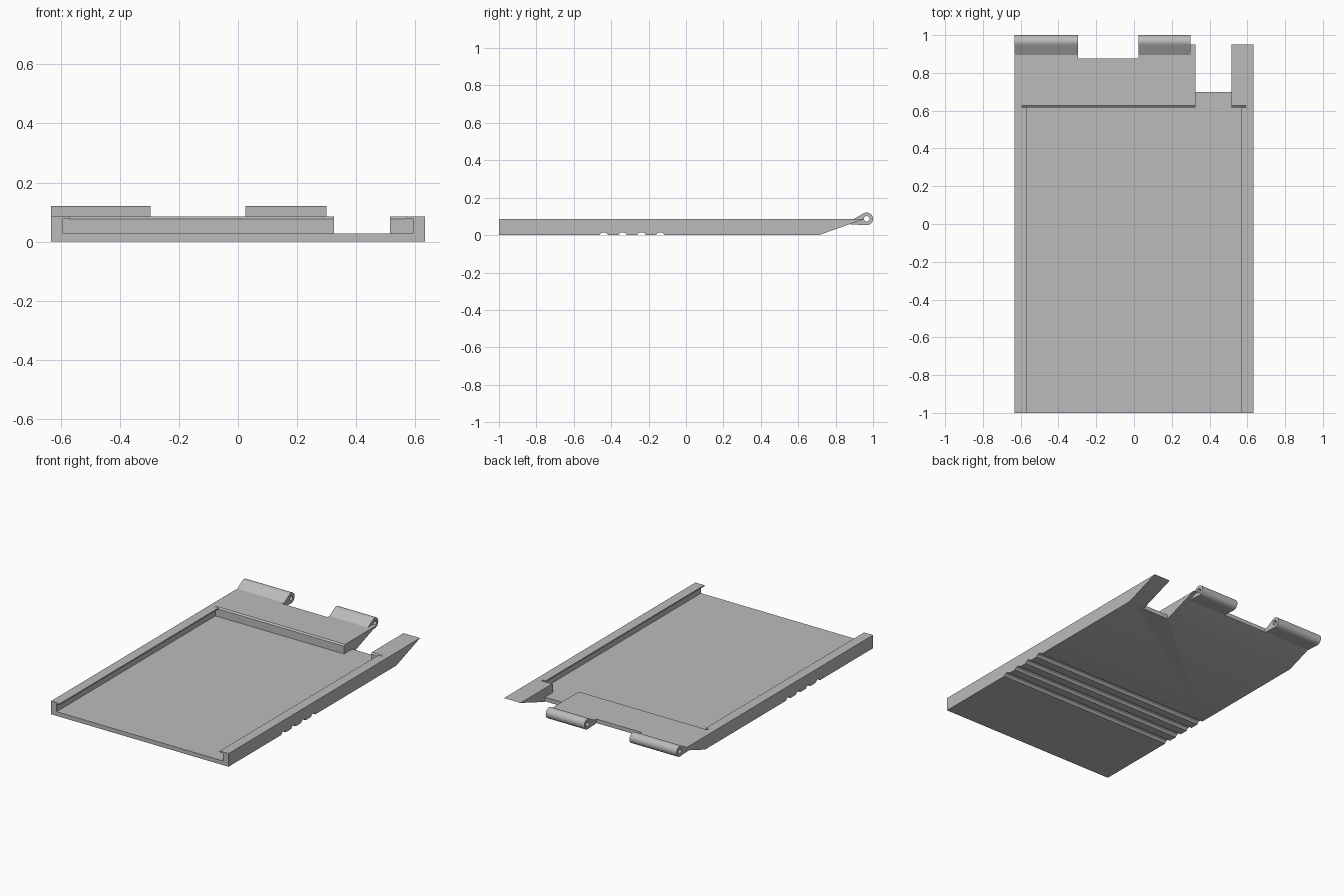
import bpy, bmesh, math

cube = bpy.data.objects.get("Cube")
if cube:
    bpy.data.objects.remove(cube, do_unlink=True)

grey = bpy.data.materials.new("mid_grey")
grey.use_nodes = True
grey.diffuse_color = (0.5, 0.5, 0.5, 1)
grey.node_tree.nodes["Principled BSDF"].inputs["Base Color"].default_value = (0.5, 0.5, 0.5, 1)


def extrude_x(name, profile, x0, x1):
    """Solid made by sweeping a (y, z) profile along x."""
    bm = bmesh.new()
    face = bm.faces.new([bm.verts.new((x0, y, z)) for y, z in profile])
    swept = bmesh.ops.extrude_face_region(bm, geom=[face])["geom"]
    moved = [v for v in swept if isinstance(v, bmesh.types.BMVert)]
    bmesh.ops.translate(bm, verts=moved, vec=(x1 - x0, 0, 0))
    bmesh.ops.recalc_face_normals(bm, faces=bm.faces)
    mesh = bpy.data.meshes.new(name)
    bm.to_mesh(mesh)
    bm.free()
    mesh.materials.append(grey)
    obj = bpy.data.objects.new(name, mesh)
    bpy.context.collection.objects.link(obj)
    return obj


def box(name, x0, x1, y0, y1, z0, z1):
    return extrude_x(name, [(y0, z0), (y1, z0), (y1, z1), (y0, z1)], x0, x1)


def arc(cy, cz, r, start, end, n):
    angles = [math.radians(start + (end - start) * i / n) for i in range(n + 1)]
    return [(cy + r * math.cos(a), cz + r * math.sin(a)) for a in angles]


def circle(cy, cz, r, n=32):
    return arc(cy, cz, r, 0, 360, n)[:-1]


def select(obj):
    bpy.ops.object.select_all(action='DESELECT')
    obj.select_set(True)
    bpy.context.view_layer.objects.active = obj


def carve(obj, cutter):
    cutter.hide_render = True
    mod = obj.modifiers.new("cut", 'BOOLEAN')
    mod.operation = 'DIFFERENCE'
    mod.solver = 'EXACT'
    mod.object = cutter
    select(obj)
    bpy.ops.object.modifier_apply(modifier=mod.name)
    bpy.data.objects.remove(cutter, do_unlink=True)


def smooth(obj):
    select(obj)
    bpy.ops.object.shade_smooth_by_angle(angle=math.radians(30))


# Main tray with a sloped underside at the back
W, TOP, FLOOR, LIP, WALL = 0.633, 0.085, 0.027, 0.077, 0.617
tray = extrude_x("sliding_tray", [(-1, 0), (0.71, 0), (0.95, TOP), (-1, TOP)], -W, W)

# Channel under the side lips, the opening between them, and the bevelled back wall
carve(tray, box("channel", -0.593, 0.593, -1.1, WALL, FLOOR, LIP))
carve(tray, box("opening", -0.57, 0.57, -1.1, WALL, 0.05, 0.2))
bevel = [(WALL - 0.001, 0.07), (WALL, LIP), (WALL + 0.016, 0.09), (WALL - 0.001, 0.09)]
carve(tray, extrude_x("bevel", bevel, -0.593, 0.593))

# Back notches: latch slot, gap between hinges, room for the knuckles
carve(tray, box("latch_slot", 0.325, 0.515, 0.70, 1.1, -0.1, 0.2))
carve(tray, box("latch_clearance", 0.325, 0.515, 0.6, 0.75, FLOOR, 0.2))
carve(tray, box("hinge_gap", -0.297, 0.025, 0.877, 1.1, -0.1, 0.2))
carve(tray, box("knuckle_room", -0.7, 0.30, 0.90, 1.1, -0.1, 0.2))

# Round grip grooves across the underside
for i in range(4):
    carve(tray, extrude_x("groove", circle(-0.44 + 0.101 * i, -0.01, 0.025), -0.7, 0.7))
smooth(tray)

# Hinge knuckles with a pin hole
HY, HZ, HR = 0.966, 0.087, 0.034
knuckle = [(0.88, 0.058), (0.895, TOP)] + arc(HY, HZ, HR, 120, -93, 28)
for name, x0, x1 in (("right_hinge_knuckle", -W, -0.297), ("left_hinge_knuckle", 0.025, 0.30)):
    hinge = extrude_x(name, knuckle, x0, x1)
    carve(hinge, extrude_x("pin_hole", circle(HY, HZ, 0.015), -0.7, 0.7))
    smooth(hinge)
